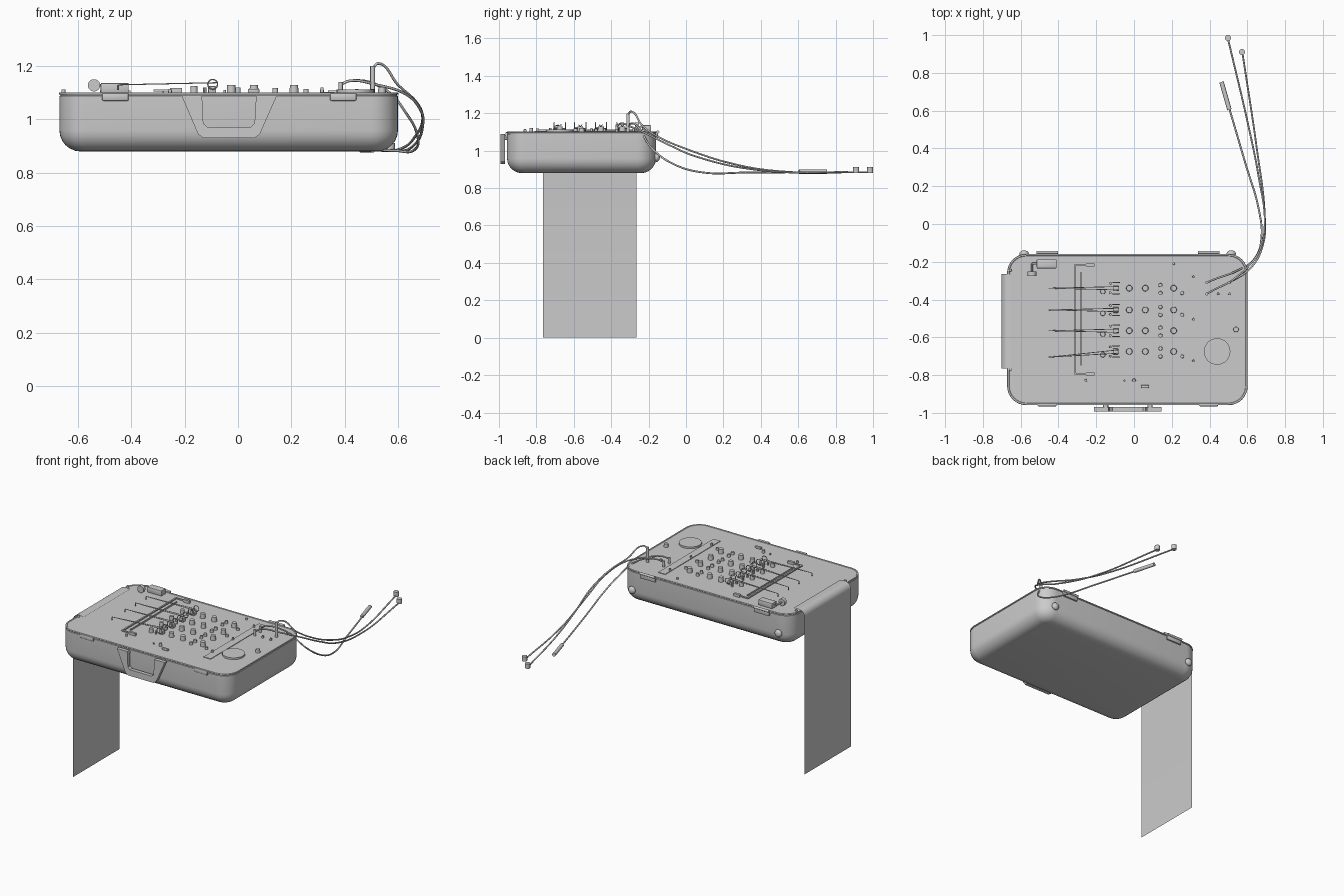
import bpy, bmesh, math
from mathutils import Vector

if "Cube" in bpy.data.objects:
    bpy.data.objects.remove(bpy.data.objects["Cube"])

grey = bpy.data.materials.new("mid_grey")
grey.use_nodes = True
GREY = (0.6, 0.6, 0.6, 1)
grey.diffuse_color = GREY
grey.node_tree.nodes["Principled BSDF"].inputs["Base Color"].default_value = GREY
TOP = 1.10


def finish(name, bm, smooth=True):
    bmesh.ops.recalc_face_normals(bm, faces=bm.faces)
    me = bpy.data.meshes.new(name)
    bm.to_mesh(me)
    bm.free()
    me.materials.append(grey)
    ob = bpy.data.objects.new(name, me)
    bpy.context.collection.objects.link(ob)
    if smooth:
        bpy.ops.object.select_all(action="DESELECT")
        ob.select_set(True)
        bpy.context.view_layer.objects.active = ob
        bpy.ops.object.shade_smooth_by_angle(angle=math.radians(35))
    return ob


def box(name, lo, hi, bevel=0):
    bm = bmesh.new()
    bmesh.ops.create_cube(bm, size=1)
    for v in bm.verts:
        v.co = [(a + b) / 2 + c * (b - a) for a, b, c in zip(lo, hi, v.co)]
    if bevel:
        bmesh.ops.bevel(bm, geom=bm.edges[:], offset=bevel, segments=2, affect="EDGES", profile=0.5)
    return finish(name, bm, bevel > 0)


def rod(name, start, end, r, r2=None, sides=16):
    a, b = Vector(start), Vector(end)
    bm = bmesh.new()
    bmesh.ops.create_cone(bm, cap_ends=True, segments=sides, radius1=r,
                          radius2=r if r2 is None else r2, depth=(b - a).length)
    rot = (b - a).to_track_quat("Z", "Y")
    for v in bm.verts:
        v.co = rot @ v.co + (a + b) / 2
    return finish(name, bm)


def post(name, x, y, r, h, sides=16):
    return rod(name, (x, y, TOP - 0.002), (x, y, TOP + h), r, r * 0.9, sides)


def tube(name, pts, r, cyclic=False):
    cu = bpy.data.curves.new(name, "CURVE")
    cu.dimensions = "3D"
    cu.bevel_depth = r
    cu.bevel_resolution = 2
    cu.resolution_u = 8
    cu.use_fill_caps = True
    sp = cu.splines.new("BEZIER")
    sp.bezier_points.add(len(pts) - 1)
    for p, co in zip(sp.bezier_points, pts):
        p.co = co
        p.handle_left_type = p.handle_right_type = "AUTO"
    sp.use_cyclic_u = cyclic
    cu.materials.append(grey)
    ob = bpy.data.objects.new(name, cu)
    bpy.context.collection.objects.link(ob)
    return ob


def outline(inset, radius, z):
    """Rounded rectangle following the case wall."""
    pts, r = [], max(radius - inset, 0.01)
    for cx, cy, start in ((0.6, -0.16, 0), (-0.67, -0.16, 90), (-0.67, -0.957, 180), (0.6, -0.957, 270)):
        sx, sy = (1 if cx > 0 else -1), (1 if cy > -0.5 else -1)
        for k in range(9):
            a = math.radians(start + k * 90 / 8)
            pts.append((cx - sx * (inset + r) + r * math.cos(a),
                        cy - sy * (inset + r) + r * math.sin(a), z))
    return pts


def loft(name, levels):
    bm = bmesh.new()
    rings = [[bm.verts.new(p) for p in outline(i, 0.1, z)] for i, z in levels]
    for a, b in zip(rings, rings[1:]):
        for k in range(len(a)):
            n = (k + 1) % len(a)
            bm.faces.new((a[k], a[n], b[n], b[k]))
    bm.faces.new(rings[0])
    bm.faces.new(rings[-1])
    return finish(name, bm)


# Case with rounded underside, and the lip that frames the panel
fillet = [(0.08 * (1 - math.sin(a)), 0.96 - 0.08 * math.cos(a))
          for a in (math.radians(k * 15) for k in range(7))]
loft("case_body", fillet + [(0, TOP - 0.012), (0.004, TOP - 0.01), (0.004, TOP)])
loft("case_lip", [(0, TOP - 0.007), (-0.002, TOP - 0.004), (0, TOP + 0.002),
                  (0.008, TOP + 0.002), (0.01, TOP)])

# Paper sheet rolling over the left rim down to the ground
bm = bmesh.new()
path = [(-0.62, 1.106), (-0.655, 1.108)]
path += [(-0.66 - 0.042 * math.sin(a), 1.066 + 0.042 * math.cos(a))
         for a in (math.radians(k * 15) for k in range(7))]
path += [(-0.702, 0)]
rows = [[bm.verts.new((x, y, z)) for y in (-0.765, -0.265)] for x, z in path]
for a, b in zip(rows, rows[1:]):
    bm.faces.new((a[0], a[1], b[1], b[0]))
finish("paper_sheet", bm)
for y in (-0.245, -0.77):
    post("paper_guide_post", -0.655, y, 0.008, 0.012)

# Trapezoid carrying handle with an open middle
outer = [(-0.212, 1.09), (-0.15, 0.945), (-0.13, 0.93), (0.062, 0.93), (0.082, 0.945), (0.146, 1.09)]
inner = [(-0.135, 1.09), (-0.13, 0.985), (-0.115, 0.972), (0.047, 0.972), (0.062, 0.985), (0.068, 1.09)]
bm = bmesh.new()
front, back = ([[bm.verts.new((x, y, z)) for x, z in loop] for loop in (outer, inner)] for y in (-0.993, -0.968))
for k in range(5):
    bm.faces.new((front[0][k], front[0][k + 1], front[1][k + 1], front[1][k]))
    bm.faces.new((back[0][k], back[0][k + 1], back[1][k + 1], back[1][k]))
    for i in (0, 1):
        bm.faces.new((front[i][k], front[i][k + 1], back[i][k + 1], back[i][k]))
for k in (0, 5):
    bm.faces.new((front[0][k], front[1][k], back[1][k], back[0][k]))
finish("carry_handle", bm, False)
for x in (-0.15, 0.085):
    rod("handle_pivot", (x, -0.95, 1.07), (x, -0.985, 1.07), 0.014)

# Latches in front, hinges and rubber feet behind
for x in (-0.46, 0.395):
    box("front_latch", (x - 0.05, -0.966, 1.07), (x + 0.05, -0.95, 1.1), 0.006)
    box("hinge_plate", (x - 0.057, -0.165, 1.065), (x + 0.057, -0.15, 1.102), 0.004)
    rod("hinge_barrel", (x - 0.057, -0.15, 1.1), (x + 0.057, -0.15, 1.1), 0.008)
for x in (-0.582, 0.515):
    bm = bmesh.new()
    bmesh.ops.create_uvsphere(bm, u_segments=16, v_segments=10, radius=0.025)
    for v in bm.verts:
        v.co = (v.co.x + x, v.co.y * 0.7 - 0.157, v.co.z + 0.965)
    finish("back_foot", bm)

# Paper drive: motor block, shaft and wheel
box("drive_block", (-0.515, -0.235, TOP), (-0.41, -0.187, 1.137), 0.004)
rod("drive_shaft", (-0.54, -0.21, 1.128), (-0.54, -0.26, 1.128), 0.005)
rod("drive_arm", (-0.54, -0.21, 1.128), (-0.5, -0.21, 1.128), 0.005)
rod("drive_wheel", (-0.54, -0.252, 1.128), (-0.54, -0.274, 1.128), 0.023, sides=24)

# Pen guide frame
box("guide_bar", (-0.316, -0.79, 1.105), (-0.306, -0.215, 1.113))
box("guide_rail", (-0.284, -0.75, TOP), (-0.278, -0.255, 1.109))
for y in (-0.217, -0.793):
    box("guide_arm", (-0.316, y - 0.004, 1.105), (-0.21, y + 0.004, 1.113))
    box("guide_mount", (-0.255, y - 0.008, TOP), (-0.21, y + 0.008, 1.118))

# Four channels: pen arm, pen holder and a row of controls
for i, y in enumerate((-0.34, -0.455, -0.565, -0.675)):
    skew = 0.03 if i == 3 else 0
    tip = (-0.45, y - skew, 1.13)
    rod("pen_tip", tip, (-0.45, y - skew, 1.11), 0.003, sides=8)
    for s in (-1, 1):
        rod("pen_arm", tip, (-0.08, y + s * 0.009, 1.138), 0.002, sides=8)
        tube("holder_loop", [(-0.095 + 0.018 * math.cos(a), y + s * 0.03, 1.132 + 0.018 * math.sin(a))
                             for a in (math.radians(k * 60) for k in range(6))], 0.0025, True)
        post("holder_post", -0.125, y + s * 0.024, 0.007, 0.02, 8)
    box("pen_holder", (-0.112, y - 0.015, TOP), (-0.082, y + 0.015, 1.125), 0.003)
    for x in (-0.025, 0.06, 0.21):
        post("control_knob", x, y, 0.017, 0.03)
    post("channel_switch", -0.165, y - 0.018, 0.014, 0.026, 12)
    for dy in (0.016, -0.026):
        post("jack", 0.14, y + dy, 0.011, 0.018, 12)
    if i != 2:
        post("side_jack", 0.255, y - 0.026, 0.01, 0.015, 12)

# Panel strip, round gauge and small fittings
box("panel_strip", (0.31, -0.81, TOP - 0.002), (0.362, -0.22, 1.104))
rod("round_gauge", (0.44, -0.675, TOP - 0.002), (0.44, -0.675, 1.112), 0.07, sides=32)
for x, y, r, h in ((0.315, -0.28, 0.007, 0.02), (0.315, -0.505, 0.007, 0.02), (0.315, -0.725, 0.007, 0.02),
                   (0.21, -0.21, 0.007, 0.012), (0.54, -0.558, 0.015, 0.022), (0.445, -0.37, 0.007, 0.015),
                   (0.505, -0.37, 0.007, 0.015), (-0.255, -0.828, 0.007, 0.015), (-0.05, -0.828, 0.005, 0.01),
                   (0, -0.828, 0.01, 0.02)):
    post("panel_fitting", x, y, r, h, 12)
box("rocker_switch", (0.037, -0.868, TOP), (0.08, -0.853, 1.115), 0.003)

# Cables trailing off the back to the ground plane of the case
tube("cable_upright", [(0.505, -0.31, 1.19), (0.525, -0.295, 1.21), (0.6, -0.23, 1.13), (0.665, -0.14, 1.07),
                       (0.692, 0, 1.01), (0.66, 0.25, 0.93), (0.61, 0.5, 0.89), (0.5, 0.97, 0.885)], 0.005)
tube("cable_middle", [(0.385, -0.37, 1.13), (0.42, -0.35, 1.145), (0.52, -0.3, 1.13), (0.62, -0.23, 1.1),
                      (0.685, -0.1, 1.035), (0.692, 0.05, 0.97), (0.65, 0.4, 0.895), (0.575, 0.9, 0.885)], 0.005)
tube("cable_low", [(0.385, -0.31, 1.13), (0.42, -0.295, 1.145), (0.54, -0.25, 1.12), (0.64, -0.18, 1.01),
                   (0.675, -0.07, 0.93), (0.66, 0.08, 0.885), (0.59, 0.32, 0.883), (0.505, 0.61, 0.885)], 0.005)
rod("upright_plug", (0.505, -0.31, TOP), (0.505, -0.31, 1.2), 0.009)
for y in (-0.31, -0.37):
    rod("cable_plug", (0.385, y, TOP), (0.385, y, 1.14), 0.008)
rod("sensor_probe", (0.505, 0.605, 0.888), (0.463, 0.752, 0.888), 0.012)
for x, y in ((0.497, 0.985), (0.572, 0.91)):
    rod("electrode_cup", (x, y, 0.88), (x, y, 0.912), 0.016, sides=20)
